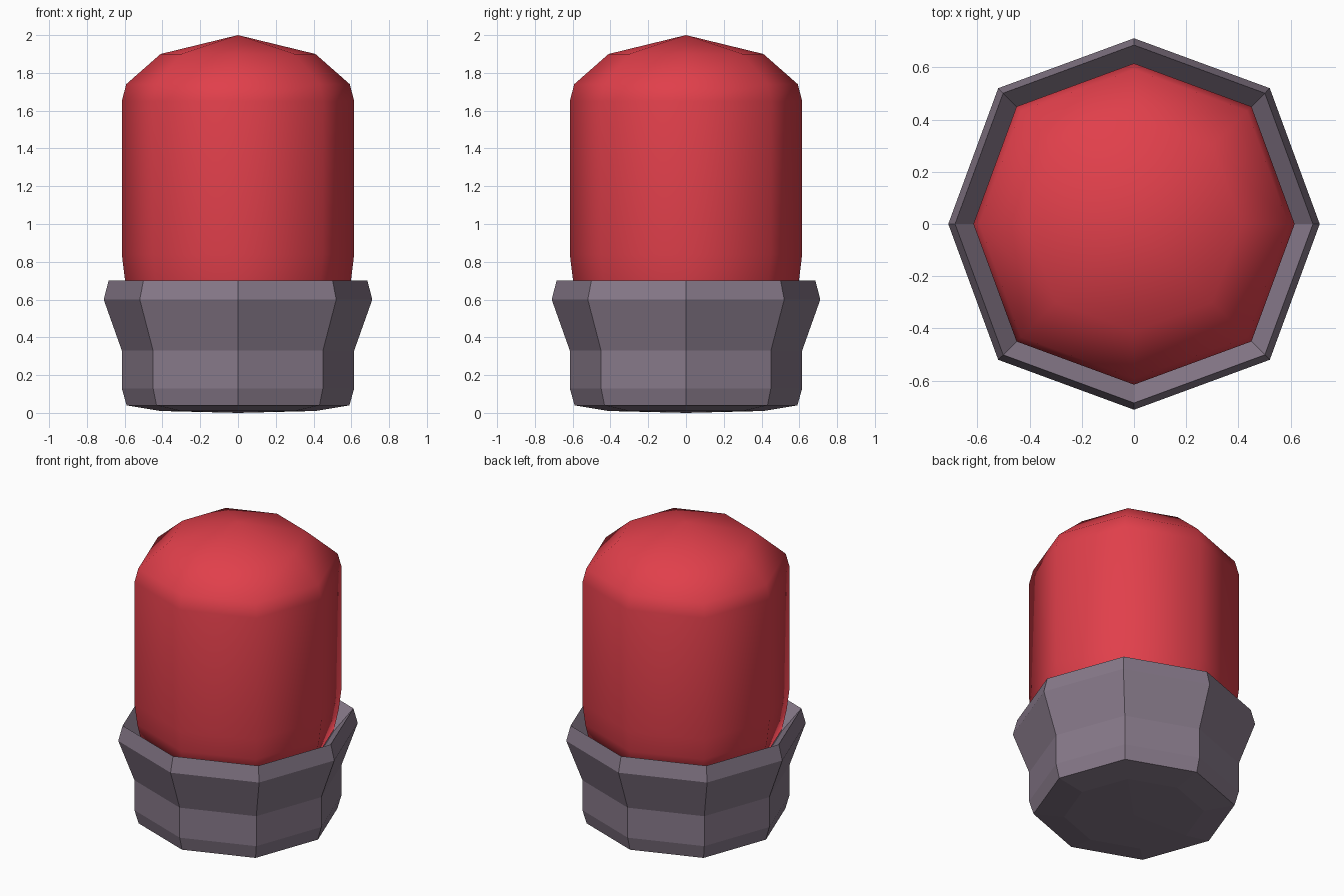
import bpy, bmesh, math

if "Cube" in bpy.data.objects:
    bpy.data.objects.remove(bpy.data.objects["Cube"])


def octagon_lathe(name, profile, color, smooth):
    """Revolve (radius, z) points in eight steps; zero radius makes a pole."""
    bm = bmesh.new()
    rings = []
    for r, z in profile:
        if r == 0:
            rings.append([bm.verts.new((0, 0, z))] * 8)
            continue
        ring = []
        for i in range(8):
            a = i * math.pi / 4
            k = r * (1.034 if i % 2 else 1.0)  # corners slightly fuller
            ring.append(bm.verts.new((k * math.cos(a), k * math.sin(a), z)))
        rings.append(ring)
    for lo, hi in zip(rings, rings[1:]):
        for i in range(8):
            j = (i + 1) % 8
            quad = [lo[i], lo[j], hi[j], hi[i]]
            f = bm.faces.new(list(dict.fromkeys(quad)))
            f.smooth = smooth
    bmesh.ops.recalc_face_normals(bm, faces=bm.faces)
    mesh = bpy.data.meshes.new(name)
    bm.to_mesh(mesh)
    bm.free()
    mat = bpy.data.materials.new(name + "_material")
    mat.diffuse_color = (*color, 1)
    mat.use_nodes = True
    mat.node_tree.nodes["Principled BSDF"].inputs["Base Color"].default_value = mat.diffuse_color
    mesh.materials.append(mat)
    obj = bpy.data.objects.new(name, mesh)
    bpy.context.collection.objects.link(obj)
    return obj


# Faceted socket with flared rim and inward-sloping lip
octagon_lathe("socket_base", [
    (0, 0.0), (0.41, 0.01), (0.59, 0.04), (0.615, 0.13), (0.615, 0.33),
    (0.711, 0.60), (0.685, 0.70), (0.57, 0.56), (0, 0.56)],
    (0.24, 0.19, 0.25), False)

# Smooth red dome, tapering into the socket
octagon_lathe("red_dome", [
    (0, 0.57), (0.57, 0.57), (0.598, 0.70), (0.615, 0.84), (0.615, 1.65),
    (0.592, 1.74), (0.41, 1.90), (0, 2.0)],
    (0.75, 0.05, 0.07), True)
